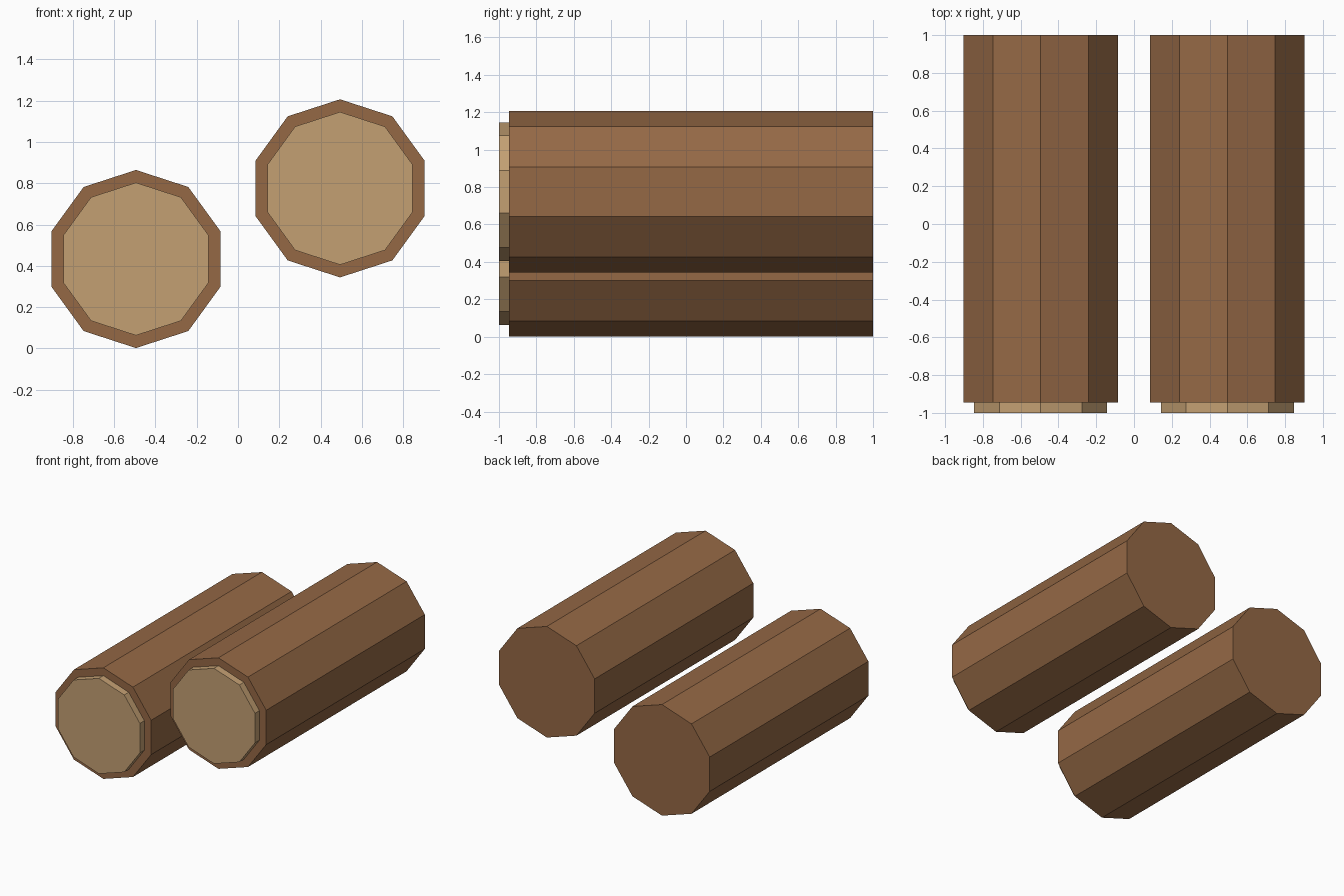
import bpy
import math

if "Cube" in bpy.data.objects:
    bpy.data.objects.remove(bpy.data.objects["Cube"])


def material(name, color):
    mat = bpy.data.materials.new(name)
    mat.diffuse_color = (*color, 1)
    mat.use_nodes = True
    mat.node_tree.nodes["Principled BSDF"].inputs["Base Color"].default_value = mat.diffuse_color
    return mat


bark = material("bark", (0.30, 0.14, 0.06))
wood = material("cut_wood", (0.55, 0.35, 0.17))


def log_prism(name, x, z, radius, y_front, y_back, mat):
    # ten-sided prism lying along y, with a corner pointing up
    bpy.ops.mesh.primitive_cylinder_add(
        vertices=10, radius=radius, depth=y_back - y_front,
        location=(x, (y_front + y_back) / 2, z),
        rotation=(math.pi / 2, 0, 0))
    obj = bpy.context.object
    obj.name = name
    obj.data.materials.append(mat)
    bpy.ops.object.transform_apply(location=False, rotation=True, scale=True)
    return obj


# each log: bark trunk plus a slightly narrower cut end standing out in front
for side, x, z in (("left", -0.494, 0.433), ("right", 0.494, 0.775)):
    log_prism(side + "_log_bark", x, z, 0.431, -0.945, 1.0, bark)
    log_prism(side + "_log_cut_end", x, z, 0.37, -1.0, -0.945, wood)
